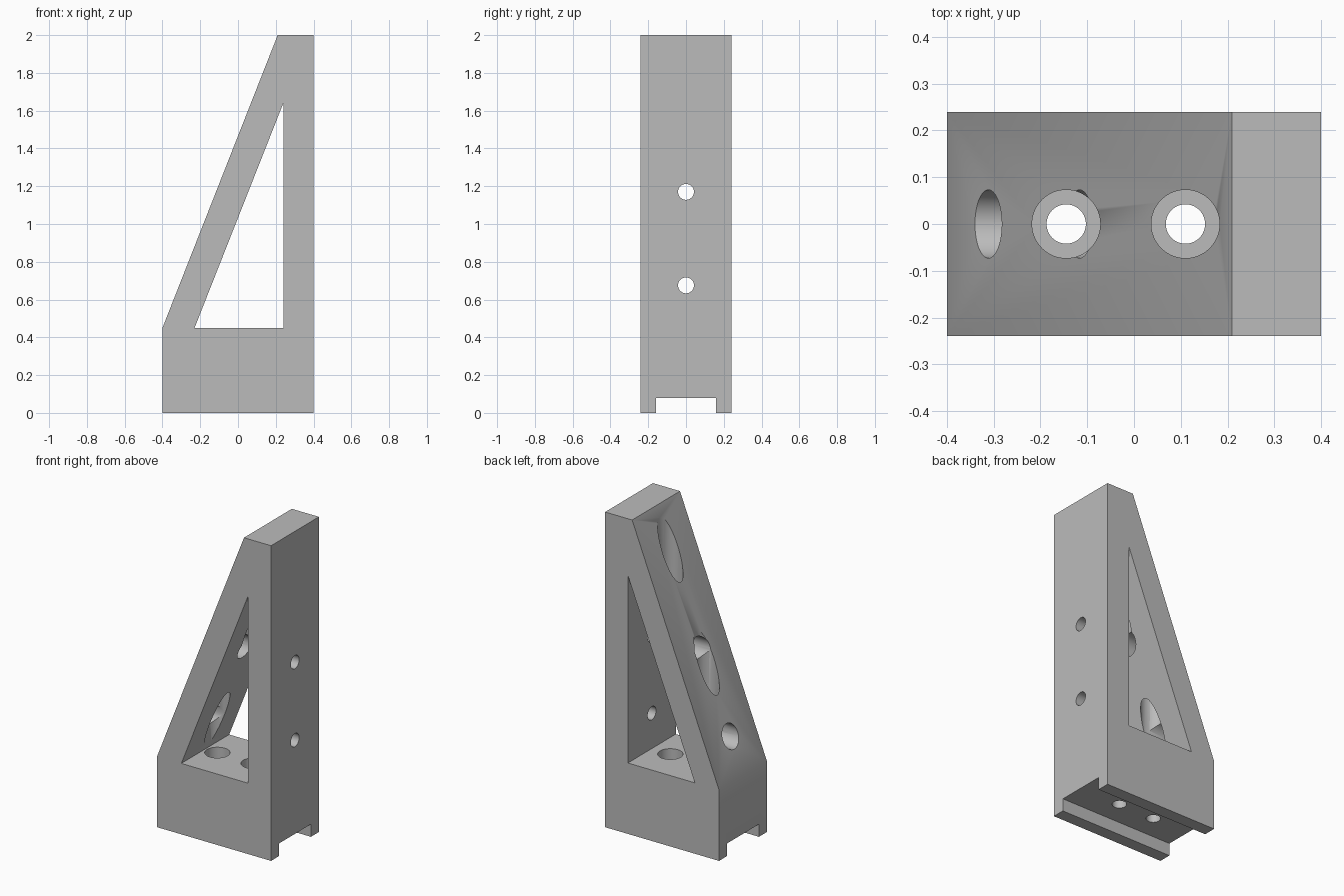
import bpy
import bmesh
from mathutils import Matrix, Vector

if "Cube" in bpy.data.objects:
    bpy.data.objects.remove(bpy.data.objects["Cube"], do_unlink=True)

grey = bpy.data.materials.new("plain grey")
grey.use_nodes = True
colour = (0.5, 0.5, 0.5, 1)
grey.diffuse_color = colour
grey.node_tree.nodes["Principled BSDF"].inputs["Base Color"].default_value = colour


def finish(name, bm):
    bmesh.ops.recalc_face_normals(bm, faces=bm.faces)
    mesh = bpy.data.meshes.new(name)
    bm.to_mesh(mesh)
    bm.free()
    mesh.materials.append(grey)
    obj = bpy.data.objects.new(name, mesh)
    bpy.context.collection.objects.link(obj)
    return obj


def prism(name, profile, half_depth):
    """Extrude an x-z outline symmetrically along y."""
    bm = bmesh.new()
    face = bm.faces.new([bm.verts.new((x, -half_depth, z)) for x, z in profile])
    grown = bmesh.ops.extrude_face_region(bm, geom=[face])["geom"]
    verts = [g for g in grown if isinstance(g, bmesh.types.BMVert)]
    bmesh.ops.translate(bm, verts=verts, vec=(0, 2 * half_depth, 0))
    return finish(name, bm)


def bore(name, radius, start, end):
    """Cylinder between two points."""
    start, end = Vector(start), Vector(end)
    axis = end - start
    turn = axis.to_track_quat("Z", "Y").to_matrix().to_4x4()
    bm = bmesh.new()
    bmesh.ops.create_cone(bm, cap_ends=True, segments=64, radius1=radius,
                          radius2=radius, depth=axis.length,
                          matrix=Matrix.Translation((start + end) / 2) @ turn)
    return finish(name, bm)


# Tapered upright block
body = prism("bracket_body",
             [(-0.4, 0), (0.4, 0), (0.4, 2), (0.21, 2), (-0.4, 0.45)], 0.24)

# Triangular window and the slot along the underside
cutters = [
    prism("window_cutter", [(-0.23, 0.45), (0.24, 0.45), (0.24, 1.64)], 0.4),
    prism("slot_cutter", [(-0.5, -0.1), (0.5, -0.1), (0.5, 0.08), (-0.5, 0.08)], 0.16),
]

# Bolt holes through the base, each with a wide bore reaching up past the slope
HOLE, WIDE = 0.042, 0.073
for x in (-0.145, 0.11):
    cutters.append(bore("base_wide_bore", WIDE, (x, 0, 0.24), (x, 0, 2.2)))
    cutters.append(bore("base_hole", HOLE, (x, 0, -0.1), (x, 0, 0.35)))

# Bolt holes through the upright, with wide access bores through the sloped bar
for z in (0.675, 1.17):
    cutters.append(bore("access_bore", WIDE, (-0.6, 0, z), (0.16, 0, z)))
    cutters.append(bore("upright_hole", HOLE, (0.2, 0, z), (0.6, 0, z)))

bpy.ops.object.select_all(action="DESELECT")
body.select_set(True)
bpy.context.view_layer.objects.active = body
for cutter in cutters:
    cutter.hide_render = True
    cut = body.modifiers.new(cutter.name, "BOOLEAN")
    cut.operation = "DIFFERENCE"
    cut.solver = "EXACT"
    cut.object = cutter
    bpy.ops.object.modifier_apply(modifier=cut.name)
    bpy.data.objects.remove(cutter, do_unlink=True)

bpy.ops.object.shade_smooth_by_angle()
